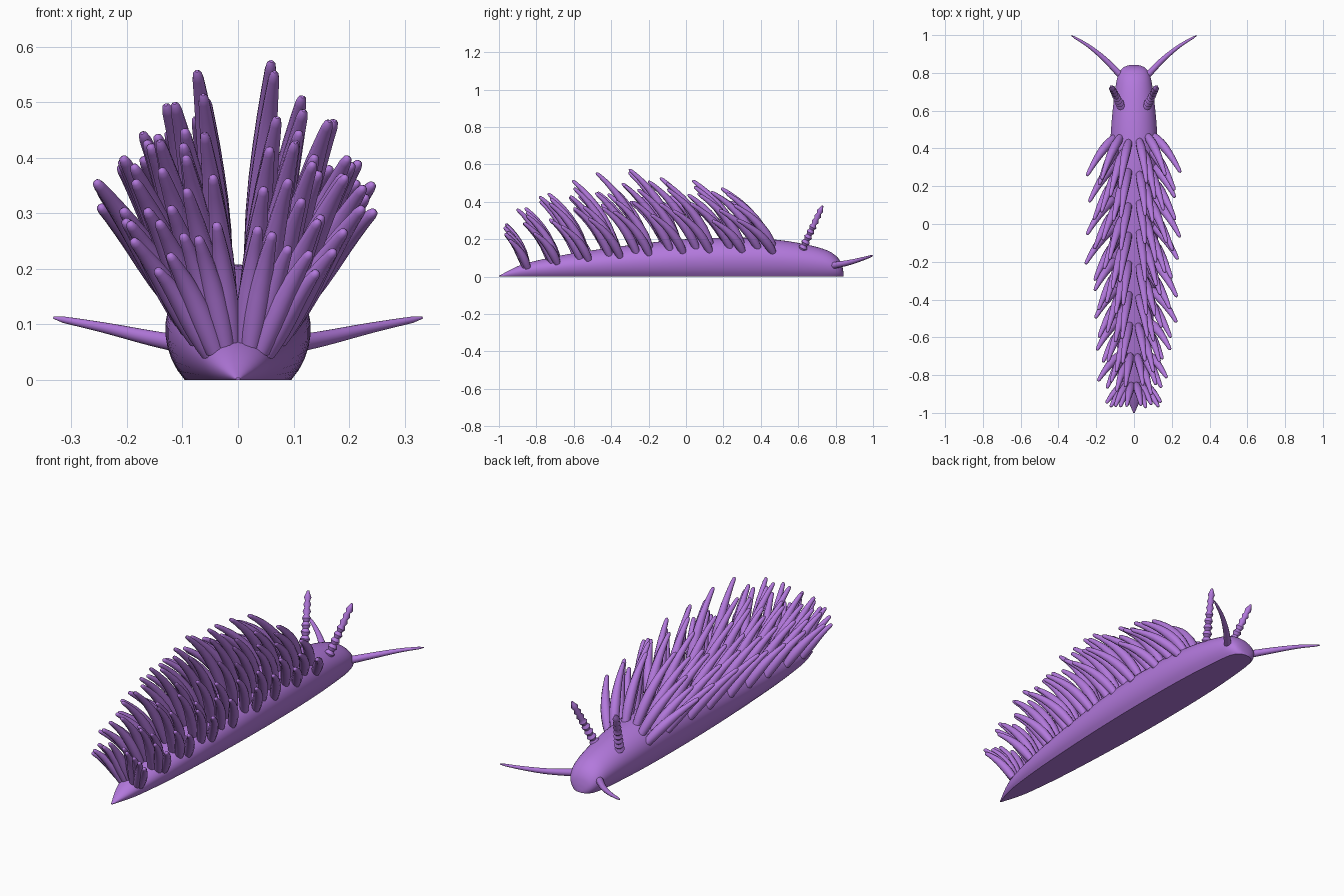
import bpy, bmesh, math, random
from mathutils import Vector

random.seed(5)
cube = bpy.data.objects.get("Cube")
if cube:
    bpy.data.objects.remove(cube, do_unlink=True)

purple = bpy.data.materials.new("purple skin")
purple.use_nodes = True
purple.diffuse_color = (0.45, 0.19, 0.72, 1)
purple.node_tree.nodes["Principled BSDF"].inputs["Base Color"].default_value = (0.45, 0.19, 0.72, 1)


def finish(bm, name, angle=50):
    bmesh.ops.recalc_face_normals(bm, faces=bm.faces)
    mesh = bpy.data.meshes.new(name)
    bm.to_mesh(mesh)
    bm.free()
    mesh.materials.append(purple)
    obj = bpy.data.objects.new(name, mesh)
    bpy.context.collection.objects.link(obj)
    bpy.ops.object.select_all(action='DESELECT')
    obj.select_set(True)
    bpy.context.view_layer.objects.active = obj
    bpy.ops.object.shade_smooth_by_angle(angle=math.radians(angle))


def skin(bm, rings):
    """Bridge matching rings of points and cap both ends."""
    loops = [[bm.verts.new(p) for p in ring] for ring in rings]
    n = len(loops[0])
    for a, b in zip(loops, loops[1:]):
        for i in range(n):
            j = (i + 1) % n
            bm.faces.new((a[i], a[j], b[j], b[i]))
    bm.faces.new(loops[0])
    bm.faces.new(loops[-1])


def tube(bm, path, radii, sides=10):
    """Tapered round tube along a path of points."""
    rings = []
    for i, p in enumerate(path):
        d = (path[min(i + 1, len(path) - 1)] - path[max(i - 1, 0)]).normalized()
        u = d.cross(Vector((1, 0, 0))).normalized()
        v = d.cross(u)
        turn = [math.tau * k / sides for k in range(sides)]
        rings.append([p + radii[i] * (u * math.cos(a) + v * math.sin(a)) for a in turn])
    skin(bm, rings)


def spline(points, steps):
    """Catmull-Rom samples through the points."""
    pts = [Vector(p) for p in points]
    pts = [2 * pts[0] - pts[1]] + pts + [2 * pts[-1] - pts[-2]]
    out = []
    for a, b, c, d in zip(pts, pts[1:], pts[2:], pts[3:]):
        for s in range(steps):
            t = s / steps
            out.append(b + 0.5 * t * (c - a + t * (2 * a - 5 * b + 4 * c - d + t * (3 * (b - c) + d - a))))
    return out + [pts[-2]]


# Body: stations of (y, half width, height), flat sole, rounded back
stations = spline([(-1, 0.004, 0.004), (-0.9, 0.045, 0.055), (-0.8, 0.068, 0.085),
                   (-0.6, 0.095, 0.125), (-0.3, 0.118, 0.168), (0, 0.13, 0.2),
                   (0.3, 0.13, 0.208), (0.5, 0.122, 0.195), (0.65, 0.108, 0.17),
                   (0.75, 0.094, 0.142), (0.8, 0.08, 0.112), (0.826, 0.06, 0.08),
                   (0.838, 0.036, 0.045), (0.843, 0.012, 0.014)], 4)


def section(s, angle):
    reach = 0.55 if math.sin(angle) > 0 else 0.66
    z = s.z * (0.45 + reach * math.sin(angle))
    return Vector((s.y * math.cos(angle), s.x, max(z, 0)))


def back_point(y, angle):
    """Point on the body surface at an angle measured up from the side."""
    i = max(k for k in range(len(stations) - 1) if stations[k].x <= y)
    a, b = stations[i], stations[i + 1]
    return section(a.lerp(b, (y - a.x) / (b.x - a.x)), angle)


SEG = 28
low = math.radians(-43)
angles = [low + (math.pi - 2 * low) * k / SEG for k in range(SEG + 1)]
bm = bmesh.new()
skin(bm, [[section(s, a) for a in angles] for s in stations])
finish(bm, "body", 35)

# Back plumes: nine rows a side, each a staggered fan of backward-bending fingers
ROWS, FAN = 9, 5
profile = [(0, 0.019), (0.1, 0.0225), (0.25, 0.0245), (0.4, 0.0235), (0.55, 0.0205),
           (0.7, 0.017), (0.85, 0.013), (0.95, 0.0105), (0.985, 0.008), (1, 0.003)]
for side, label in ((1, "left"), (-1, "right")):
    for row in range(ROWS):
        f = row / (ROWS - 1)
        tall = 0.8 - 0.14 * f + 0.3 * math.sin(math.pi * f)
        lean = 1 - 0.5 * f ** 4
        bm = bmesh.new()
        for k in range(FAN):
            g = k / (FAN - 1)                      # 0 outer, 1 near the midline
            stagger = 0.03 * g + 0.065 * (k % 2) + random.uniform(-0.012, 0.012)
            y = 0.468 - 0.1645 * row - stagger * (1 - 0.85 * f ** 4)
            base = back_point(y, math.radians(26 + 50 * g))
            grow = random.uniform(0.87, 1.1)
            out = (0.13 - 0.09 * g + random.uniform(-0.012, 0.012)) * grow * (0.4 + 0.6 * lean)
            rise = (0.21 + 0.14 * g) * grow * tall
            sweep = (0.185 + 0.055 * g) * grow * lean
            path = [Vector((side * (base.x * 0.93 + out * t),
                            y - sweep * (0.6 * t + 0.4 * t * t),
                            base.z * 0.94 + rise * (1.25 * t - 0.25 * t * t))) for t, r in profile]
            tube(bm, path, [r * (0.8 + 0.2 * lean) for t, r in profile])
        finish(bm, f"plumes_{label}_{row + 1}")

# Ringed horns and long feelers on the head
for side, label in ((1, "left"), (-1, "right")):
    start, end = Vector((side * 0.066, 0.62, 0.14)), Vector((side * 0.122, 0.73, 0.378))
    steps = 17
    path = [start.lerp(end, i / steps) for i in range(steps + 1)]
    radii = [(0.025 if i % 2 else 0.0155) * (1 - 0.36 * i / steps) for i in range(steps)] + [0.005]
    bm = bmesh.new()
    tube(bm, path, radii, 12)
    finish(bm, f"horn_{label}")

    path = spline([(side * 0.05, 0.765, 0.055), (side * 0.15, 0.868, 0.074),
                   (side * 0.24, 0.942, 0.094), (side * 0.332, 0.998, 0.112)], 5)
    n = len(path) - 1
    bm = bmesh.new()
    tube(bm, path, [0.019 - 0.014 * i / n for i in range(n)] + [0.002], 12)
    finish(bm, f"feeler_{label}")
